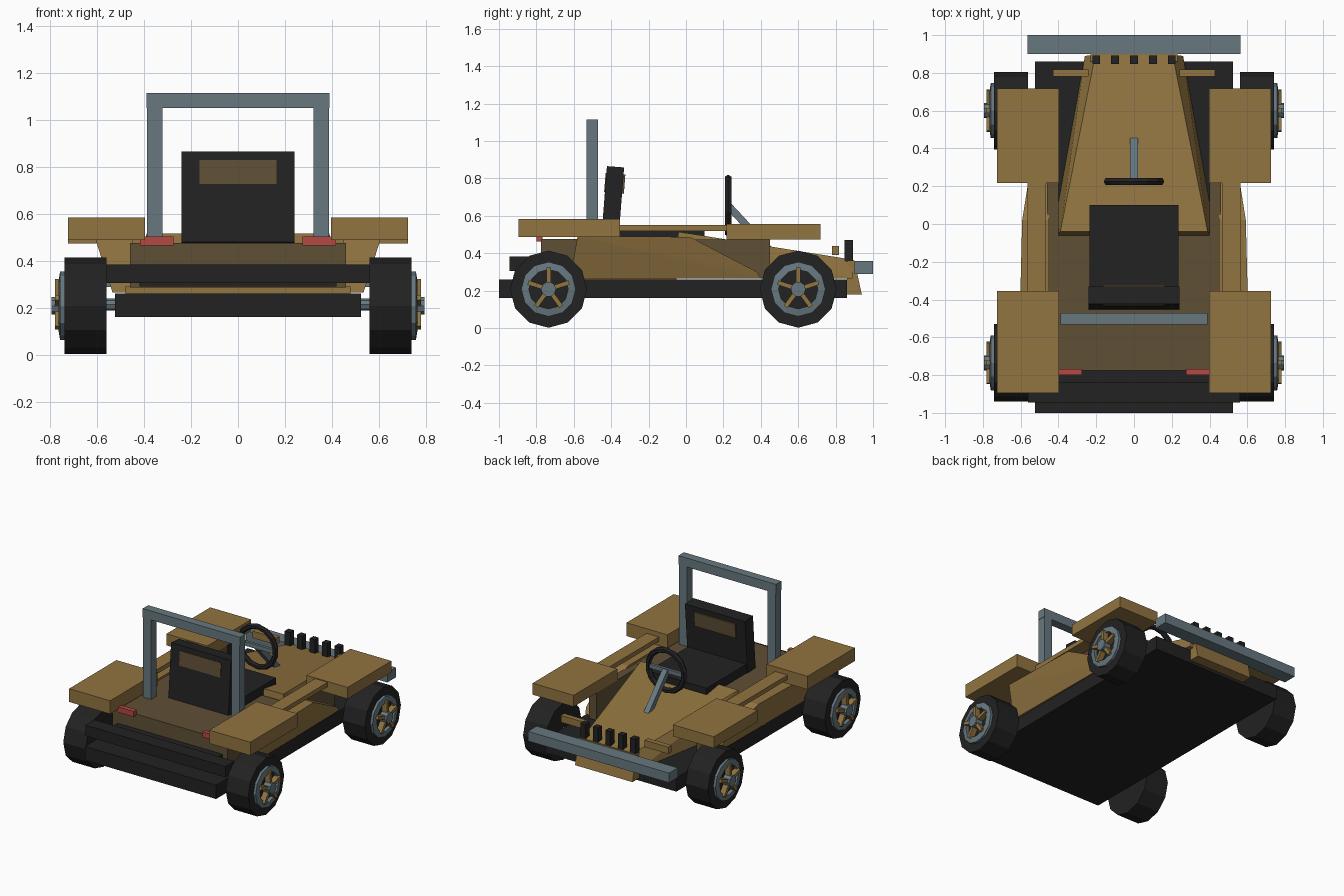
import bpy, bmesh, math
from mathutils import Matrix, Vector

if "Cube" in bpy.data.objects:
    bpy.data.objects.remove(bpy.data.objects["Cube"])


def material(name, rgb):
    m = bpy.data.materials.new(name)
    m.diffuse_color = (*rgb, 1)
    m.use_nodes = True
    m.node_tree.nodes["Principled BSDF"].inputs["Base Color"].default_value = m.diffuse_color
    return m


OCHRE = material("ochre", (0.285, 0.175, 0.052))
BROWN = material("brown", (0.115, 0.08, 0.037))
BLACK = material("black", (0.016, 0.016, 0.016))
STEEL = material("steel", (0.135, 0.19, 0.215))
RED = material("red", (0.46, 0.065, 0.055))


def finish(name, bm, mat):
    bmesh.ops.recalc_face_normals(bm, faces=bm.faces)
    me = bpy.data.meshes.new(name)
    bm.to_mesh(me)
    bm.free()
    me.materials.append(mat)
    ob = bpy.data.objects.new(name, me)
    bpy.context.collection.objects.link(ob)
    return ob


def box(name, x, y, z, mat, rot=None):
    """Box from x, y, z ranges, optionally turned about its own centre."""
    bm = bmesh.new()
    size = Vector((x[1] - x[0], y[1] - y[0], z[1] - z[0]))
    mid = Vector((x[0] + x[1], y[0] + y[1], z[0] + z[1])) / 2
    mtx = Matrix.Translation(mid) @ (rot or Matrix()) @ Matrix.Diagonal((*size, 1))
    bmesh.ops.create_cube(bm, size=1, matrix=mtx)
    return finish(name, bm, mat)


def hull(name, points, mat):
    """Convex solid around a few points."""
    bm = bmesh.new()
    vs = [bm.verts.new(p) for p in points]
    bmesh.ops.convex_hull(bm, input=vs)
    bmesh.ops.dissolve_limit(bm, angle_limit=0.01, verts=bm.verts, edges=bm.edges)
    return finish(name, bm, mat)


def disc(name, x0, x1, y, z, r, n, mat):
    """Cylinder along x with a corner pointing up."""
    bm = bmesh.new()
    mtx = Matrix.Translation(((x0 + x1) / 2, y, z)) @ Matrix.Rotation(math.pi / 2, 4, 'Y')
    bmesh.ops.create_cone(bm, cap_ends=True, segments=n, radius1=r, radius2=r,
                          depth=abs(x1 - x0), matrix=mtx)
    return finish(name, bm, mat)


def ring(name, axis, centre, profile, n, mat):
    """Profile of (radius, along axis) points spun round the x or y axis."""
    bm = bmesh.new()
    rows = []
    for i in range(n):
        a = 2 * math.pi * i / n
        row = []
        for r, t in profile:
            p = (t, r * math.sin(a), r * math.cos(a))
            if axis == 'Y':
                p = (p[1], p[0], p[2])
            row.append(bm.verts.new(Vector(p) + Vector(centre)))
        rows.append(row)
    k = len(profile)
    for i in range(n):
        a, b = rows[i], rows[(i + 1) % n]
        for j in range(k):
            bm.faces.new((a[j], b[j], b[(j + 1) % k], a[(j + 1) % k]))
    return finish(name, bm, mat)


def both(points):
    return [(s * x, y, z) for s in (-1, 1) for x, y, z in points]


# Chassis, floor and bumpers
box("chassis", (-.525, .525), (-1, .86), (.16, .26), BLACK)
box("floor_plate", (-.48, .48), (-.72, -.05), (.258, .29), OCHRE)
box("tub", (-.46, .46), (-.775, -.06), (.285, .475), BROWN)
box("rear_bumper", (-.56, .56), (-.945, -.84), (.305, .383), BLACK)
box("rear_bumper_mount", (-.42, .42), (-.86, -.76), (.29, .37), BLACK)
box("front_bumper", (-.565, .565), (.9, 1), (.288, .358), STEEL)

# Hood and nose
hull("hood", both([(.39, -.04, .515), (.434, -.075, .265),
                   (.205, .895, .365), (.26, .89, .265)]), OCHRE)
hull("nose", both([(.23, .86, .362), (.23, .9, .362),
                   (.23, .94, .18), (.23, .862, .18)]), OCHRE)
for i in range(5):
    x = -.2 + .1 * i
    box("grille_bar", (x - .021, x + .021), (.848, .893), (.35, .47), BLACK)

# Seat with leaning back
box("seat_cushion", (-.235, .235), (-.4, .1), (.465, .54), BLACK)
lean = Matrix.Rotation(math.radians(-4.5), 4, 'X')
box("seat_back", (-.24, .24), (-.438, -.346), (.475, .863), BLACK, lean)
box("seat_patch", (-.165, .165), (-.434, -.328), (.722, .826), BROWN, lean)

# Steering wheel and column
tube = [(.145 + .02 * math.cos(a), .02 * math.sin(a))
        for a in [math.pi / 3 * k for k in range(6)]]
ring("steering_wheel", 'Y', (0, .225, .655), tube, 14, BLACK)
box("steering_crossbar", (-.135, .135), (.215, .235), (.64, .67), STEEL)
hull("steering_column", both([(.02, .215, .638), (.02, .24, .668),
                              (.02, .47, .42), (.02, .44, .395)]), STEEL)

# Roll bar
box("roll_bar_top", (-.39, .39), (-.533, -.47), (1.05, 1.115), STEEL)

# Parts repeated on both sides
for s in (-1, 1):
    def side(name, x, y, z, mat):
        return box(name, sorted((s * x[0], s * x[1])), y, z, mat)

    side("roll_bar_post", (.322, .387), (-.533, -.47), (.47, 1.06), STEEL)
    side("rear_fender", (.397, .725), (-.895, -.354), (.488, .584), OCHRE)
    side("front_fender", (.397, .725), (.217, .718), (.473, .556), OCHRE)
    side("side_rail", (.465, .565), (-.36, .23), (.518, .55), OCHRE)
    side("inner_wheel_wall", (.4, .46), (-.06, .45), (.27, .474), BROWN)
    side("tail_light", (.275, .417), (-.8, -.767), (.464, .503), RED)
    side("headlight_bar", (.24, .43), (.78, .817), (.39, .44), OCHRE)
    # Side panel, leaning outwards with a sloping front
    hull("side_panel", [(s * x, y, z) for x, y, z in (
        (.45, -.62, .265), (.45, -.58, .49), (.45, .02, .488),
        (.45, .38, .3), (.45, .4, .265),
        (.535, -.62, .265), (.607, -.58, .49), (.592, .02, .488),
        (.535, .38, .3), (.525, .4, .265))], OCHRE)

    # Wheels
    for y in (-.735, .6):
        z = .208
        disc("axle", s * .4, s * .6, y, z + .005, .026, 8, STEEL)
        disc("tyre", s * .56, s * .74, y, z, .206, 12, BLACK)
        ring("rim", 'X', (0, y, z), [(.146, s * .735), (.146, s * .758),
                                     (.105, s * .765), (.105, s * .735)], 12, STEEL)
        disc("hub", s * .735, s * .795, y, z, .04, 10, STEEL)
        for k in range(5):
            bm = bmesh.new()
            mtx = (Matrix.Translation((s * .759, y, z))
                   @ Matrix.Rotation(2 * math.pi * k / 5, 4, 'X')
                   @ Matrix.Translation((0, 0, .07))
                   @ Matrix.Diagonal((.042, .024, .09, 1)))
            bmesh.ops.create_cube(bm, size=1, matrix=mtx)
            finish("wheel_spoke", bm, OCHRE)
